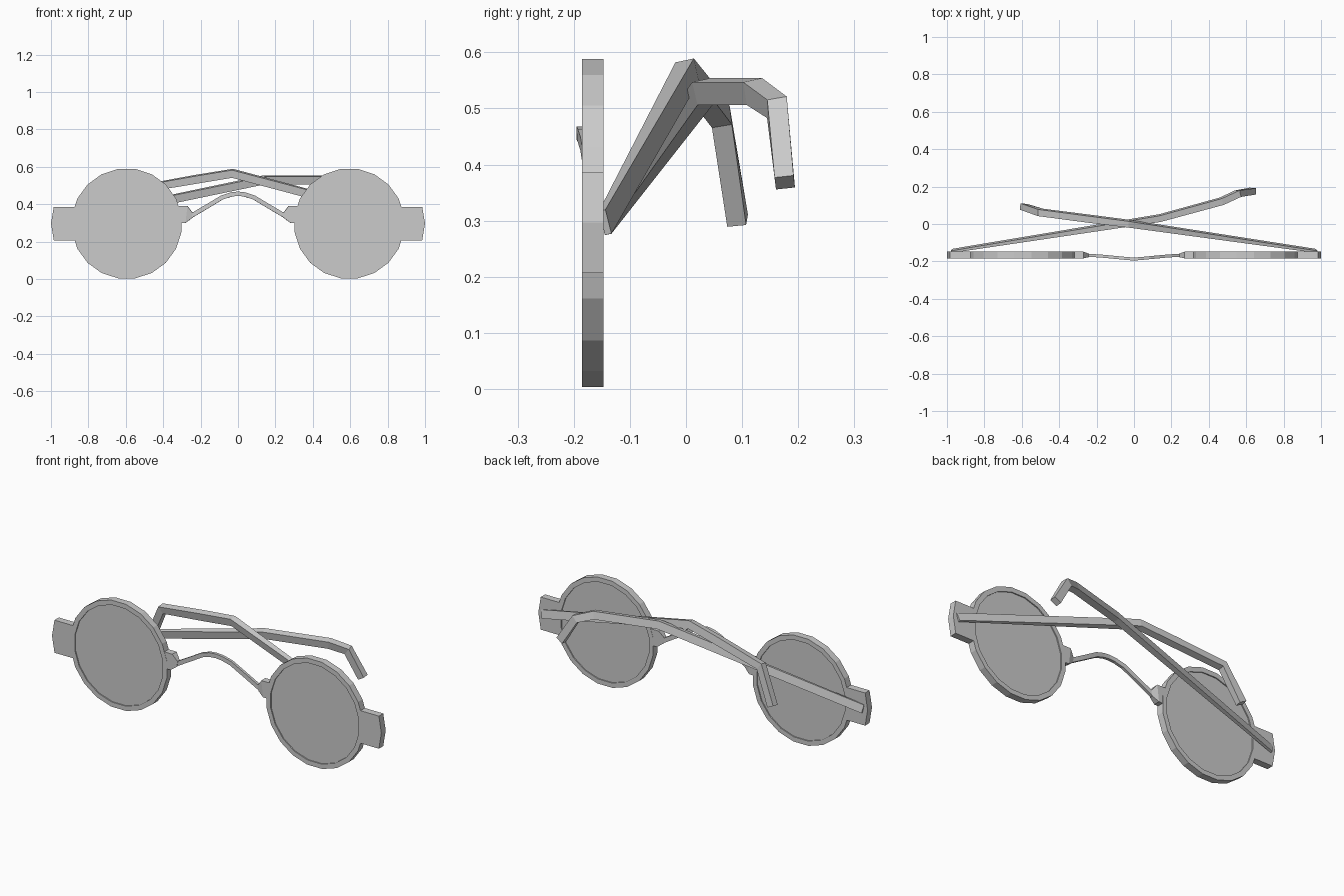
import bpy
import math
from mathutils import Vector

if "Cube" in bpy.data.objects:
    bpy.data.objects.remove(bpy.data.objects["Cube"])

FRONT, BACK = -0.185, -0.147
MID = (FRONT + BACK) / 2
CX, CZ, SIDES = 0.595, 0.296, 20


def make(name, verts, faces):
    me = bpy.data.meshes.new(name)
    me.from_pydata([tuple(v) for v in verts], [], faces)
    me.update()
    ob = bpy.data.objects.new(name, me)
    bpy.context.collection.objects.link(ob)
    return ob


def prism(name, outline, y0, y1):
    """Closed xz outline (counter-clockwise seen from the front) given depth in y."""
    if sum(a[0] * b[1] - b[0] * a[1] for a, b in zip(outline, outline[1:] + outline[:1])) < 0:
        outline = outline[::-1]
    n = len(outline)
    verts = [(x, y0, z) for x, z in outline] + [(x, y1, z) for x, z in outline]
    faces = [tuple(range(n)), tuple(range(2 * n - 1, n - 1, -1))]
    faces += [(i, i + n, (i + 1) % n + n, (i + 1) % n) for i in range(n)]
    return make(name, verts, faces)


def sweep(name, pts, sizes, roll=0.0):
    """Rectangular bar along pts; sizes = (width, height) at each point."""
    pts = [Vector(p) for p in pts]
    verts, faces = [], []
    c, s = math.cos(roll), math.sin(roll)
    for i, p in enumerate(pts):
        t = Vector()
        if i > 0:
            t += (p - pts[i - 1]).normalized()
        if i < len(pts) - 1:
            t += (pts[i + 1] - p).normalized()
        t.normalize()
        side = t.cross(Vector((0, 0, 1))).normalized()
        up = side.cross(t)
        side, up = side * c + up * s, up * c - side * s
        w, h = sizes[i]
        for a, b in ((-1, -1), (1, -1), (1, 1), (-1, 1)):
            verts.append(p + side * a * w / 2 + up * b * h / 2)
    for i in range(len(pts) - 1):
        for k in range(4):
            a, b = i * 4 + k, i * 4 + (k + 1) % 4
            faces.append((a, b, b + 4, a + 4))
    e = len(verts)
    faces += [(3, 2, 1, 0), (e - 4, e - 3, e - 2, e - 1)]
    return make(name, verts, faces)


def circle(cx, r):
    step = 2 * math.pi / SIDES
    return [(cx + r * math.cos((i + .5) * step), CZ + r * math.sin((i + .5) * step))
            for i in range(SIDES)]


def rim(name, cx, r_out, r_in):
    loops = [(r_out, FRONT), (r_out, BACK), (r_in, BACK), (r_in, FRONT)]
    verts = [(x, y, z) for r, y in loops for x, z in circle(cx, r)]
    n = SIDES
    faces = []
    for k in range(4):
        a, b = k * n, (k + 1) % 4 * n
        faces += [(a + i, b + i, b + (i + 1) % n, a + (i + 1) % n) for i in range(n)]
    return make(name, verts, faces)


for tag, s in (("left", -1), ("right", 1)):
    # Round rim with recessed lens
    rim("rim_" + tag, s * CX, 0.296, 0.270)
    prism("lens_" + tag, circle(s * CX, 0.272), FRONT + 0.006, BACK - 0.006)
    # Outer end piece that carries the hinge
    prism("end_piece_" + tag,
          [(s * x, z) for x, z in ((0.866, 0.207), (0.985, 0.207), (1.0, 0.297),
                                   (0.985, 0.386), (0.866, 0.386))], FRONT, BACK)
    # Tapered joint between rim and bridge
    sweep("bridge_joint_" + tag,
          [(s * 0.325, MID, 0.345), (s * 0.275, MID, 0.345), (s * 0.245, MID - 0.002, 0.338)],
          [(0.036, 0.09), (0.036, 0.09), (0.018, 0.03)])

# Arched nose bridge
half = [(0.26, MID, 0.332), (0.17, -0.172, 0.385), (0.085, -0.180, 0.436), (0.035, -0.185, 0.452)]
path = [(-x, y, z) for x, y, z in half] + [(0, -0.187, 0.456)] + half[::-1]
sweep("nose_bridge", path, [(0.016, 0.023)] * len(path))

# Folded temples, crossing behind the lenses
bar = [(0.012, 0.045), (0.034, 0.042), (0.036, 0.042), (0.036, 0.042), (0.034, 0.042)]
sweep("temple_left",
      [(-0.975, -0.144, 0.297), (0.14, 0.032, 0.530), (0.47, 0.122, 0.530),
       (0.555, 0.162, 0.502), (0.635, 0.176, 0.368)], bar, math.radians(-12))
sweep("temple_right",
      [(0.975, -0.144, 0.297), (-0.03, 0.002, 0.565), (-0.23, 0.027, 0.532),
       (-0.50, 0.062, 0.485), (-0.59, 0.092, 0.300)],
      bar, math.radians(12))
